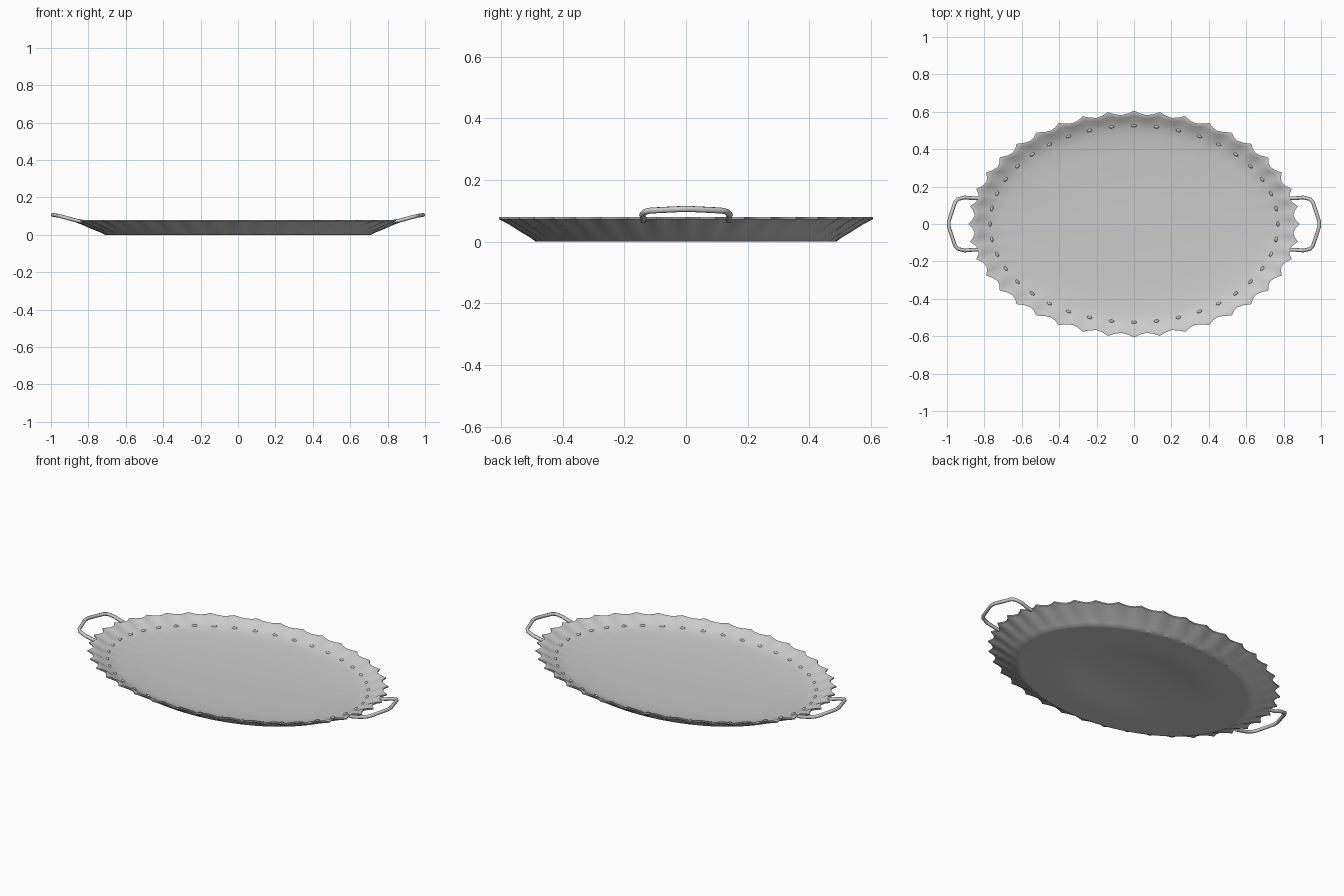
import bpy, bmesh, math

if "Cube" in bpy.data.objects:
    bpy.data.objects.remove(bpy.data.objects["Cube"])

RATIO = 0.683      # oval depth / width
TEETH = 40
SEG = TEETH * 4


def finish(ob, angle=40):
    bpy.ops.object.select_all(action='DESELECT')
    ob.select_set(True)
    bpy.context.view_layer.objects.active = ob
    bpy.ops.object.shade_smooth_by_angle(angle=math.radians(angle))


def add_mesh(name, bm):
    bmesh.ops.recalc_face_normals(bm, faces=bm.faces)
    me = bpy.data.meshes.new(name)
    bm.to_mesh(me)
    bm.free()
    ob = bpy.data.objects.new(name, me)
    bpy.context.collection.objects.link(ob)
    return ob


def tooth(i):
    # 0 on a scallop tip, 1 in the valley, with a pointed tip
    return (0.0, 0.7, 1.0, 0.7)[i % 4]


# Tray body: oval lathe, profile = (radius, height, scallop depth)
profile = [
    (0.33, 0.020, 0.0), (0.55, 0.026, 0.004), (0.70, 0.034, 0.006),
    (0.765, 0.043, 0.008), (0.81, 0.056, 0.014), (0.85, 0.072, 0.022),
    (0.875, 0.080, 0.030), (0.887, 0.080, 0.032), (0.887, 0.073, 0.032),
    (0.84, 0.056, 0.022), (0.78, 0.030, 0.012), (0.74, 0.014, 0.006),
    (0.712, 0.0, 0.0), (0.69, 0.0, 0.0), (0.55, 0.004, 0.0),
    (0.36, 0.009, 0.0), (0.33, 0.016, 0.0)]
bm = bmesh.new()
rings = []
for r, z, depth in profile:
    ring = []
    for i in range(SEG):
        a = 2 * math.pi * i / SEG
        rr = r - depth * tooth(i)
        ring.append(bm.verts.new((rr * math.cos(a), RATIO * rr * math.sin(a), z)))
    rings.append(ring)
for lo, hi in zip(rings, rings[1:]):
    for i in range(SEG):
        j = (i + 1) % SEG
        bm.faces.new((lo[i], lo[j], hi[j], hi[i]))
# Close the floor and the underside recess with fans
for ring, z in ((rings[0], 0.018), (rings[-1], 0.0165)):
    c = bm.verts.new((0, 0, z))
    for i in range(SEG):
        bm.faces.new((c, ring[i], ring[(i + 1) % SEG]))
finish(add_mesh("tray_body", bm))

# Ring of small beads where the wall leaves the floor
bm = bmesh.new()
for k in range(TEETH):
    a = 2 * math.pi * k / TEETH
    new = bmesh.ops.create_uvsphere(bm, u_segments=10, v_segments=6, radius=1)["verts"]
    tangent = math.atan2(RATIO * math.cos(a), -math.sin(a))
    ct, st = math.cos(tangent), math.sin(tangent)
    for v in new:
        x, y, z = v.co.x * 0.015, v.co.y * 0.008, v.co.z * 0.008
        v.co = (0.77 * math.cos(a) + x * ct - y * st,
                0.77 * RATIO * math.sin(a) + x * st + y * ct, 0.044 + z)
finish(add_mesh("rim_beads", bm))


# Side handles: bent rod swept along a short path
def handle(name, side):
    cu = bpy.data.curves.new(name, 'CURVE')
    cu.dimensions = '3D'
    cu.bevel_depth = 0.010
    cu.bevel_resolution = 2
    cu.use_fill_caps = True
    path = [(0.825, 0.138, 0.070), (0.86, 0.138, 0.076), (0.90, 0.142, 0.087),
            (0.937, 0.133, 0.097), (0.952, 0.115, 0.101), (0.985, 0.015, 0.106)]
    path += [(x, -y, z) for x, y, z in reversed(path)]
    sp = cu.splines.new('POLY')
    sp.points.add(len(path) - 1)
    for p, (x, y, z) in zip(sp.points, path):
        p.co = (side * (x + 0.005), y, z, 1)
    tmp = bpy.data.objects.new(name, cu)
    bpy.context.collection.objects.link(tmp)
    bpy.ops.object.select_all(action='DESELECT')
    tmp.select_set(True)
    bpy.context.view_layer.objects.active = tmp
    bpy.ops.object.convert(target='MESH')
    finish(bpy.context.view_layer.objects.active, 50)


handle("right_handle", 1)
handle("left_handle", -1)
